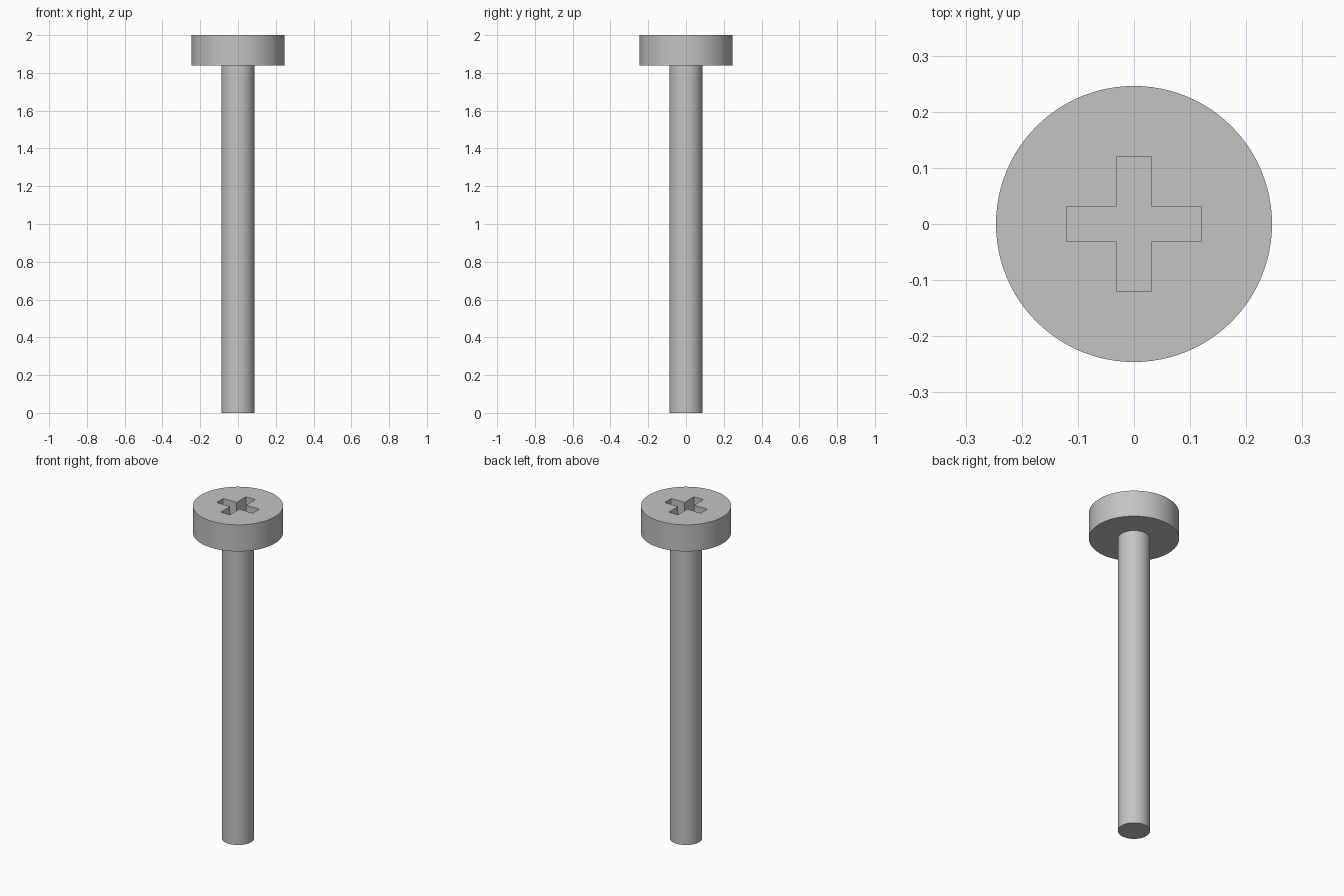
import bpy, bmesh, math

cube = bpy.data.objects.get("Cube")
if cube:
    bpy.data.objects.remove(cube, do_unlink=True)

SEGMENTS = 96
SHAFT_R, HEAD_R = 0.088, 0.246
HEAD_Z, TOP_Z = 1.84, 2.0
SLOT_LONG, SLOT_HALF, SLOT_DEPTH = 0.12, 0.031, 0.08

steel = bpy.data.materials.new("steel_grey")
steel.use_nodes = True
color = (0.55, 0.55, 0.55, 1)
steel.diffuse_color = color
steel.node_tree.nodes["Principled BSDF"].inputs["Base Color"].default_value = color


def make_object(name, bm):
    bmesh.ops.recalc_face_normals(bm, faces=bm.faces)
    mesh = bpy.data.meshes.new(name)
    bm.to_mesh(mesh)
    bm.free()
    mesh.materials.append(steel)
    obj = bpy.data.objects.new(name, mesh)
    bpy.context.collection.objects.link(obj)
    return obj


# Shaft and head: stacked rings bridged into one closed solid
bm = bmesh.new()
rings = []
for r, z in [(SHAFT_R, 0), (SHAFT_R, HEAD_Z), (HEAD_R, HEAD_Z), (HEAD_R, TOP_Z)]:
    angles = [math.tau * i / SEGMENTS for i in range(SEGMENTS)]
    rings.append([bm.verts.new((r * math.cos(a), r * math.sin(a), z)) for a in angles])
for low, high in zip(rings, rings[1:]):
    for i in range(SEGMENTS):
        j = (i + 1) % SEGMENTS
        bm.faces.new((low[i], low[j], high[j], high[i]))
bm.faces.new(rings[0])
bm.faces.new(rings[-1])
screw = make_object("screw_shaft_and_head", bm)

# Cross recess: plus outline, repeated by quarter turns and extruded
bm = bmesh.new()
outline = []
for k in range(4):
    c, s = round(math.cos(k * math.pi / 2)), round(math.sin(k * math.pi / 2))
    for x, y in [(SLOT_LONG, -SLOT_HALF), (SLOT_LONG, SLOT_HALF), (SLOT_HALF, SLOT_HALF)]:
        outline.append(bm.verts.new((x * c - y * s, x * s + y * c, TOP_Z - SLOT_DEPTH)))
base = bm.faces.new(outline)
extruded = bmesh.ops.extrude_face_region(bm, geom=[base], use_keep_orig=True)
top = [v for v in extruded["geom"] if isinstance(v, bmesh.types.BMVert)]
bmesh.ops.translate(bm, verts=top, vec=(0, 0, SLOT_DEPTH * 2))
cutter = make_object("cross_recess_cutter", bm)
cutter.hide_render = True

# Cut the recess, then drop the cutter
cut = screw.modifiers.new("cross_recess", 'BOOLEAN')
cut.operation = 'DIFFERENCE'
cut.solver = 'EXACT'
cut.object = cutter
bpy.ops.object.select_all(action='DESELECT')
bpy.context.view_layer.objects.active = screw
screw.select_set(True)
bpy.ops.object.modifier_apply(modifier=cut.name)
bpy.data.objects.remove(cutter, do_unlink=True)
bpy.ops.object.shade_smooth_by_angle(angle=math.radians(30))
